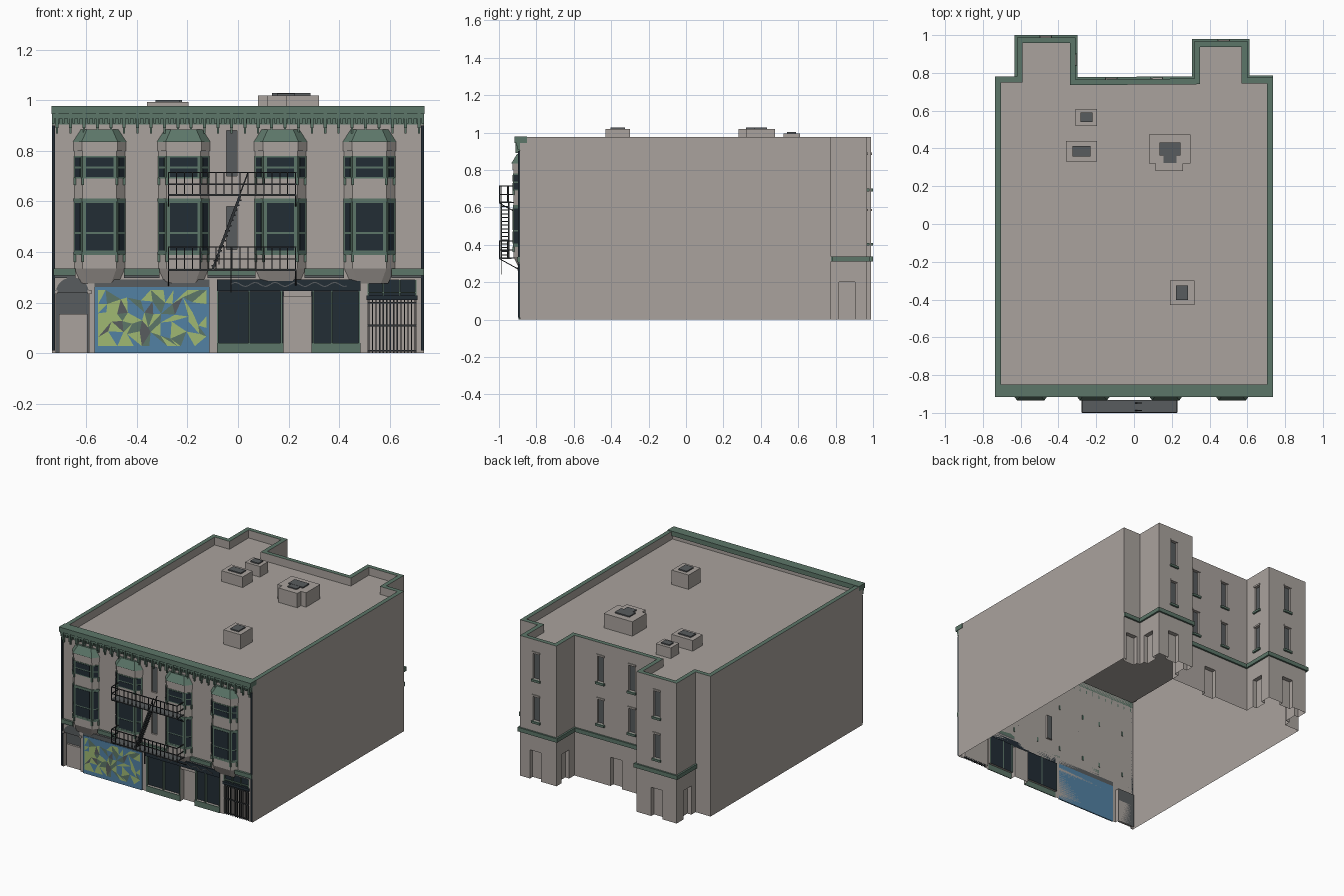
import bpy, bmesh, math, random
from mathutils import Vector, Matrix

if "Cube" in bpy.data.objects:
    bpy.data.objects.remove(bpy.data.objects["Cube"])
random.seed(4)

COLOURS = [("plaster", (.40, .365, .34)), ("green_trim", (.107, .18, .14)), ("dark_glass", (.016, .026, .036)),
           ("slate_grey", (.098, .107, .112)), ("iron", (.03, .034, .037)), ("mural_blue", (.084, .22, .37)),
           ("mural_lime", (.35, .48, .17))]
BODY, GREEN, GLASS, GREY, IRON, BLUE, LIME = range(7)
MATS = []
for label, rgb in COLOURS:
    m = bpy.data.materials.new(label)
    m.use_nodes = True
    m.diffuse_color = (*rgb, 1)
    m.node_tree.nodes["Principled BSDF"].inputs["Base Color"].default_value = (*rgb, 1)
    MATS.append(m)


def finish(bm, name):
    bmesh.ops.remove_doubles(bm, verts=bm.verts, dist=1e-5)
    me = bpy.data.meshes.new(name)
    bm.to_mesh(me)
    bm.free()
    for m in MATS:
        me.materials.append(m)
    ob = bpy.data.objects.new(name, me)
    bpy.context.collection.objects.link(ob)


def face(bm, pts, mat):
    bm.faces.new([bm.verts.new(p) for p in pts]).material_index = mat


def block(bm, centre, ex, ey, ez, mat):
    if ex.cross(ey).dot(ez) < 0:
        ez = -ez
    mx = Matrix((ex, ey, ez)).transposed().to_4x4()
    mx.translation = centre
    for v in bmesh.ops.create_cube(bm, size=1, matrix=mx)["verts"]:
        for f in v.link_faces:
            f.material_index = mat


def box(bm, x0, x1, y0, y1, z0, z1, mat):
    block(bm, Vector((x0 + x1, y0 + y1, z0 + z1)) / 2, Vector((x1 - x0, 0, 0)), Vector((0, y1 - y0, 0)),
          Vector((0, 0, z1 - z0)), mat)


def bar(bm, p, q, mat=IRON, t=.005):
    p, q = Vector(p), Vector(q)
    d = q - p
    side = d.cross(Vector((0, 1, 0) if abs(d.y) < .9 * d.length else (0, 0, 1))).normalized()
    block(bm, (p + q) / 2, d, side * t, d.cross(side).normalized() * t, mat)


def panel(bm, a, b, u0, u1, z0, z1, th, mat):
    """Thin plate on the wall from a to b, standing th proud of it."""
    d = Vector((b[0] - a[0], b[1] - a[1], 0)).normalized()
    n = Vector((d.y, -d.x, 0))
    c = Vector((a[0], a[1], (z0 + z1) / 2)) + d * (u0 + u1) / 2 + n * th / 2
    block(bm, c, d * (u1 - u0), n * th, Vector((0, 0, z1 - z0)), mat)


def wall(bm, a, b, height, openings):
    """Wall sheet with recessed openings (c0, c1, z0, z1, depth, mat); c is the world x or y."""
    d = Vector((b[0] - a[0], b[1] - a[1], 0))
    length, axis = d.length, 0 if abs(d.x) > abs(d.y) else 1
    d.normalize()
    inward = Vector((-d.y, d.x, 0))
    P = lambda u, z, k=0: Vector((a[0], a[1], z)) + d * u + inward * k
    holes = [(*sorted((abs(c0 - a[axis]), abs(c1 - a[axis]))), *rest) for c0, c1, *rest in openings]
    us = sorted({0, length, *[v for h in holes for v in h[:2]]})
    zs = sorted({0, height, *[v for h in holes for v in h[2:4]]})
    for u0, u1 in zip(us, us[1:]):
        for z0, z1 in zip(zs, zs[1:]):
            um, zm = (u0 + u1) / 2, (z0 + z1) / 2
            if not any(h[0] < um < h[1] and h[2] < zm < h[3] for h in holes):
                face(bm, [P(u0, z0), P(u1, z0), P(u1, z1), P(u0, z1)], BODY)
    for u0, u1, z0, z1, k, mat in holes:
        face(bm, [P(u0, z0, k), P(u1, z0, k), P(u1, z1, k), P(u0, z1, k)], mat)
        face(bm, [P(u0, z0), P(u0, z0, k), P(u0, z1, k), P(u0, z1)], BODY)
        face(bm, [P(u1, z0, k), P(u1, z0), P(u1, z1), P(u1, z1, k)], BODY)
        face(bm, [P(u0, z1, k), P(u1, z1, k), P(u1, z1), P(u0, z1)], BODY)
        if z0 > 0:
            face(bm, [P(u0, z0), P(u1, z0), P(u1, z0, k), P(u0, z0, k)], BODY)


# Footprint, counter-clockwise from the front corner at -x
FRONT, TOP, ROOF = -.888, .975, .92
PLAN = [(-.735, FRONT), (.735, FRONT), (.735, .775), (.6, .775), (.6, .968), (.32, .968), (.32, .77),
        (-.31, .765), (-.31, .988), (-.62, .988), (-.62, .78), (-.735, .78)]
N = len(PLAN)
FLOORS = [(.41, .58), (.70, .88)]
WINDOWS = {4: [.475], 6: [.12, -.12], 7: [.87], 8: [-.467]}
DOORS = {2: [.67], 3: [.86], 4: [.48], 5: [.87], 6: [0], 7: [.87], 8: [-.467], 9: [.87]}
SHOP = [(-.72, -.59, 0, .24, .03, GREY), (-.08, .18, .04, .245, .015, GLASS), (.18, .29, 0, .225, .035, BODY),
        (.29, .483, .04, .245, .015, GLASS), (.513, .705, 0, .21, .03, BODY), (.513, .705, .225, .29, .01, GLASS)]
SHOP += [(-.045, -.003, z0, z1, .012, GREY) for z0, z1 in FLOORS]

# Outer walls, with window sills and heads
walls, trim = bmesh.new(), bmesh.new()
for i, a in enumerate(PLAN):
    b = PLAN[(i + 1) % N]
    ax = 0 if abs(b[0] - a[0]) > abs(b[1] - a[1]) else 1
    holes = list(SHOP) if i == 0 else []
    for c in WINDOWS.get(i, []):
        u = abs(c - a[ax])
        for z0, z1 in FLOORS:
            holes.append((c - .024, c + .024, z0, z1, .015, GREY))
            panel(trim, a, b, u - .033, u + .033, z0 - .015, z0, .012, GREEN)
            panel(trim, a, b, u - .03, u + .03, z1, z1 + .012, .006, BODY)
    holes += [(c - .043, c + .043, 0, .2, .03, BODY) for c in DOORS.get(i, [])]
    wall(walls, a, b, TOP, holes)
    if 2 <= i <= 9:
        length = math.dist(a, b)
        panel(trim, a, b, -.012 if i in (3, 4, 8, 9) else 0, length + (.012 if i in (3, 4, 7, 8) else 0),
              .31, .338, .012, GREEN)
finish(walls, "outer_walls")
finish(trim, "rear_band_and_sills")

# Parapet cap, its inner face and the roof deck
inner = []
for i, p in enumerate(PLAN):
    d0 = (Vector(p) - Vector(PLAN[i - 1])).normalized()
    d1 = (Vector(PLAN[(i + 1) % N]) - Vector(p)).normalized()
    off = Vector((-d0.y - d1.y, d0.x + d1.x)) * .03
    inner.append((p[0] + off.x, p[1] + off.y))
roof = bmesh.new()
for i in range(N):
    j = (i + 1) % N
    face(roof, [(*PLAN[i], TOP), (*PLAN[j], TOP), (*inner[j], TOP), (*inner[i], TOP)], GREEN)
    face(roof, [(*inner[i], TOP), (*inner[j], TOP), (*inner[j], ROOF), (*inner[i], ROOF)], BODY)
face(roof, [(*p, ROOF) for p in inner], BODY)
finish(roof, "parapet_and_roof")

# Roof housings with hatches
housings = bmesh.new()
for x0, x1, y0, y1, z, rim in [(-.31, -.195, .52, .61, .994, .026), (-.36, -.195, .33, .44, .994, .034),
                               (.08, .30, .32, .475, 1.02, .054), (.19, .32, -.43, -.30, 1.02, .033)]:
    box(housings, x0, x1, y0, y1, ROOF, z, BODY)
    box(housings, x0 + rim, x1 - rim, y0 + rim * .8, y1 - rim * .8, z, z + .008, GREY)
box(housings, .115, .26, .28, .32, ROOF, 1.02, BODY)
box(housings, .155, .225, .322, .37, 1.02, 1.027, GREY)
finish(housings, "roof_housings")

# Cornice with dentils and hanging brackets
cornice = bmesh.new()
box(cornice, -.737, .737, -.916, -.85, .945, .978, GREEN)
box(cornice, -.735, .735, -.906, FRONT, .928, .945, GREEN)
box(cornice, -.735, .735, -.893, FRONT, .905, .928, GREEN)
for i in range(74):
    x = -.73 + i * .02
    box(cornice, x - .005, x + .005, -.901, FRONT, .908, .928, GREEN)
for i in range(28):
    x = -.715 + i * .053
    box(cornice, x - .006, x + .006, -.911, FRONT, .89, .945, GREEN)
    box(cornice, x - .004, x + .004, -.899, FRONT, .868, .89, GREEN)
finish(cornice, "cornice")


# Bay windows
def loft(bm, cx, rings, mat):
    loops = [[(cx - w, FRONT, z), (cx - f, FRONT - d, z), (cx + f, FRONT - d, z), (cx + w, FRONT, z)]
             for z, w, f, d in rings]
    for lo, hi in zip(loops, loops[1:]):
        for k in range(3):
            face(bm, [lo[k], lo[k + 1], hi[k + 1], hi[k]], mat)
    face(bm, loops[0][::-1], mat)
    face(bm, loops[-1], mat)


for n, cx in enumerate((-.547, -.215, .168, .52)):
    bay = bmesh.new()
    loft(bay, cx, [(.275, .073, .045, .004), (.335, .1, .067, .034), (.835, .1, .067, .034)], BODY)
    loft(bay, cx, [(.8, .104, .07, .039), (.835, .104, .07, .039)], BODY)
    loft(bay, cx, [(.835, .106, .072, .046), (.885, .074, .05, .016)], GREEN)
    loft(bay, cx, [(.6, .103, .07, .038), (.612, .103, .07, .038)], GREEN)
    loft(bay, cx, [(.388, .103, .07, .038), (.4, .103, .07, .038)], GREEN)
    plan = [(cx - .1, FRONT), (cx - .067, FRONT - .034), (cx + .067, FRONT - .034), (cx + .1, FRONT)]
    for a, b in zip(plan, plan[1:]):
        length = math.dist(a, b)
        m = .013 if length > .1 else .009
        for z0, z1, split in [(.4, .6, .475), (.69, .78, .735)]:
            panel(bay, a, b, 0, length, z0, z1, .003, GREEN)
            for lo, hi in [(z0 + .006, split - .004), (split + .004, z1 - .006)]:
                panel(bay, a, b, m, length - m, lo, hi, .005, GLASS)
    for x in (cx - .067, cx + .067, cx - .098, cx + .098):
        y = FRONT - (.034 if abs(x - cx) < .08 else .002)
        for z in (.36, .665):
            box(bay, x - .005, x + .005, y - .006, y + .006, z, z + .03, GREEN)
    finish(bay, f"bay_window_{n + 1}")

# Belt course and dark corner strips
belt = bmesh.new()
for x0, x1 in [(-.73, -.643), (-.45, -.31), (-.12, .07), (.262, .42), (.607, .735)]:
    box(belt, x0, x1, -.903, FRONT, .307, .335, GREEN)
    box(belt, x0, x1, -.895, FRONT, .298, .307, GREY)
for s in (-1, 1):
    box(belt, s * .729 - .006, s * .729 + .006, -.897, FRONT, .01, .9, GLASS)
finish(belt, "belt_course")

# Arched entrance
entry = bmesh.new()
arc = [(-.655 + .065 * math.cos(t), FRONT - .002, .24 + .06 * math.sin(t))
       for t in [math.pi * k / 12 for k in range(13)]]
face(entry, arc[::-1], GREY)
box(entry, -.708, -.595, -.872, -.858, 0, .155, BODY)
for x in (-.722, -.588):
    box(entry, x - .008, x + .008, -.894, FRONT, .235, .25, BODY)
finish(entry, "arched_entrance")

# Mural: jittered triangles on a blue board
mural = bmesh.new()
box(mural, -.567, -.113, -.896, FRONT, 0, .262, BLUE)
box(mural, -.567, -.113, -.893, FRONT, .262, .292, GREY)
cols, rows = 10, 5
grid = {}
for i in range(cols + 1):
    for j in range(rows + 1):
        jx = random.uniform(-.017, .017) if 0 < i < cols else 0
        jz = random.uniform(-.017, .017) if 0 < j < rows else 0
        grid[i, j] = (-.553 + .428 * i / cols + jx, -.898, .028 + .222 * j / rows + jz)
for i in range(cols):
    for j in range(rows):
        a, b, c, d = grid[i, j], grid[i + 1, j], grid[i + 1, j + 1], grid[i, j + 1]
        pair = [(a, b, c), (a, c, d)] if random.random() < .5 else [(a, b, d), (b, c, d)]
        for tri in pair:
            face(mural, tri, random.choices((LIME, BLUE, GREEN, GREY), (46, 34, 15, 5))[0])
finish(mural, "mural_board")

# Shop front: header with wavy trim, base panels, mullions
shop = bmesh.new()
box(shop, -.083, .485, -.897, FRONT, .247, .292, GLASS)
wave = [(-.03 + .46 * k / 46, -.899, .272 + .008 * math.sin(k * .8)) for k in range(47)]
for p, q in zip(wave, wave[1:]):
    bar(shop, p, q, GREY, .004)
for x0, x1 in [(-.083, .18), (.29, .485)]:
    box(shop, x0, x1, -.894, FRONT, 0, .04, GREEN)
for x in (-.08, .045, .172, .298, .37, .48):
    box(shop, x - .003, x + .003, -.892, -.872, .04, .247, GREEN)
finish(shop, "shop_front")

# Side gate with transom
gate = bmesh.new()
for k in range(14):
    x = .518 + .182 * k / 13
    bar(gate, (x, -.884, 0), (x, -.884, .21))
for z in (.01, .11, .2):
    bar(gate, (.513, -.884, z), (.705, -.884, z), IRON, .007)
box(gate, .508, .71, -.895, -.88, .21, .228, GLASS)
for x in (.515, .575, .64, .703):
    box(gate, x - .003, x + .003, -.89, -.878, .228, .29, GREEN)
box(gate, .515, .703, -.89, -.878, .238, .243, GREEN)
finish(gate, "side_gate")

# Fire escape: two balconies and a stair
escape = bmesh.new()
X0, X1, Y0, Y1 = -.275, .228, -.997, -.932
for z, rail in [(.325, .42), (.622, .715)]:
    box(escape, X0, X1, Y0, Y1, z, z + .008, GREY)
    for h in (z + .004, (z + rail) / 2, rail):
        bar(escape, (X0, Y0, h), (X1, Y0, h))
        for x in (X0, X1):
            bar(escape, (x, Y0, h), (x, FRONT, h))
    for k in range(17):
        x = X0 + (X1 - X0) * k / 16
        bar(escape, (x, Y0, z), (x, Y0, rail), IRON, .004)
    for x in (X0, X1):
        bar(escape, (x, -.955, z), (x, -.955, rail), IRON, .004)
        bar(escape, (x, Y0, z), (x, FRONT, z - .06))
for y in (-.988, -.948):
    bar(escape, (-.1, y, .333), (.012, y, .63), IRON, .008)
    bar(escape, (-.075, y, .41), (.04, y, .715))
    bar(escape, (-.075, y, .35), (-.075, y, .41))
for k in range(15):
    x, z = -.095 + .107 * k / 14, .345 + .28 * k / 14
    box(escape, x - .009, x + .009, -.988, -.948, z - .003, z + .003, IRON)
bar(escape, (-.028, -.985, .24), (-.028, -.985, .42))
finish(escape, "fire_escape")
